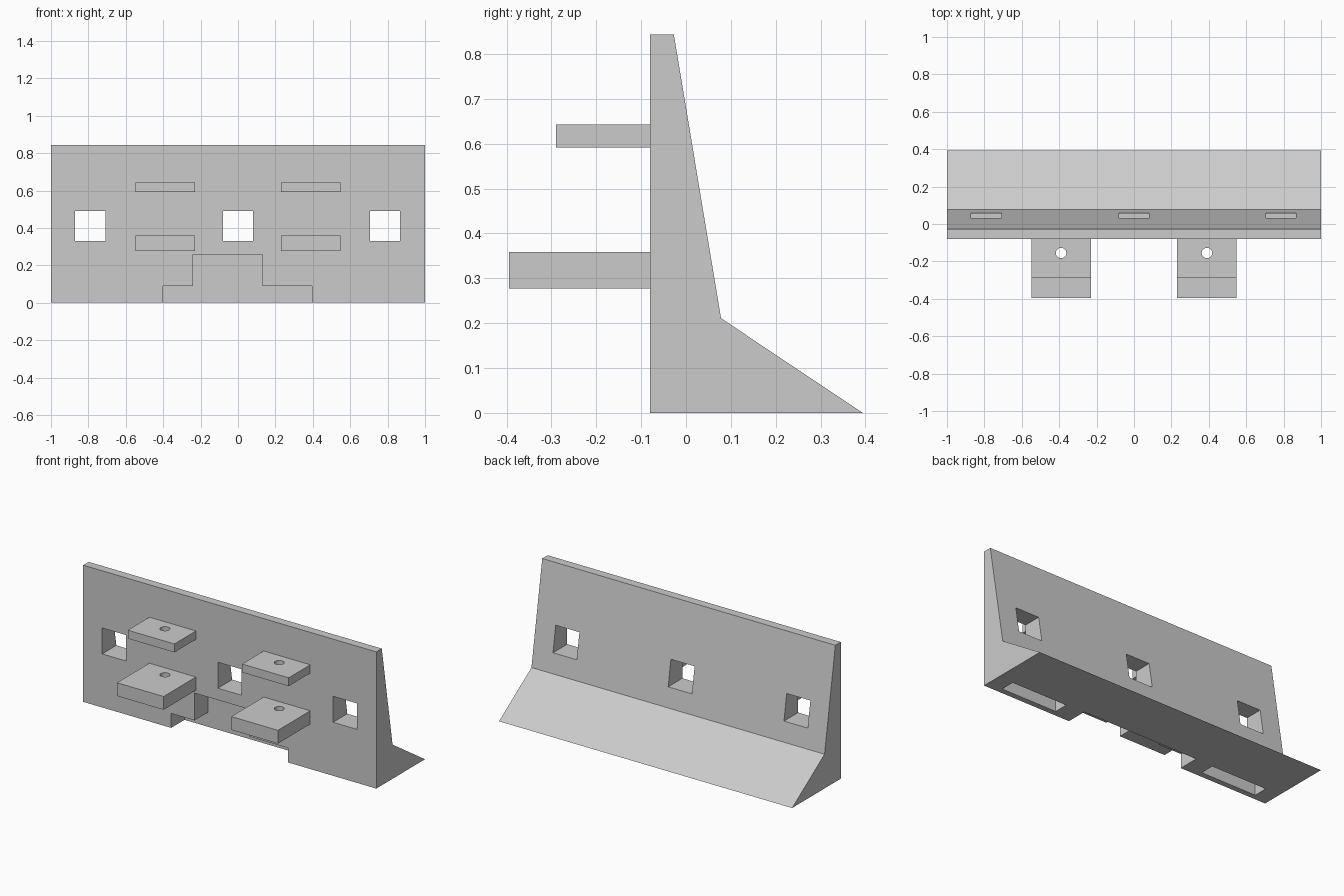
import bpy, bmesh
from mathutils import Vector

cube = bpy.data.objects.get("Cube")
if cube:
    bpy.data.objects.remove(cube, do_unlink=True)

concrete = bpy.data.materials.new("concrete_grey")
concrete.use_nodes = True
concrete.diffuse_color = (0.6, 0.6, 0.6, 1)
concrete.node_tree.nodes["Principled BSDF"].inputs["Base Color"].default_value = (0.6, 0.6, 0.6, 1)


def extrude(name, points, direction):
    """Solid made by sweeping a closed outline along a direction."""
    bm = bmesh.new()
    face = bm.faces.new([bm.verts.new(p) for p in points])
    result = bmesh.ops.extrude_face_region(bm, geom=[face])
    verts = [v for v in result["geom"] if isinstance(v, bmesh.types.BMVert)]
    bmesh.ops.translate(bm, verts=verts, vec=Vector(direction))
    bmesh.ops.recalc_face_normals(bm, faces=bm.faces)
    mesh = bpy.data.meshes.new(name)
    bm.to_mesh(mesh)
    bm.free()
    mesh.materials.append(concrete)
    obj = bpy.data.objects.new(name, mesh)
    bpy.context.collection.objects.link(obj)
    return obj


def box(name, x0, x1, y0, y1, z0, z1):
    outline = [(x0, y0, z0), (x1, y0, z0), (x1, y1, z0), (x0, y1, z0)]
    return extrude(name, outline, (0, 0, z1 - z0))


def cut(target, cutter):
    cutter.hide_render = True
    mod = target.modifiers.new("cut", "BOOLEAN")
    mod.operation = "DIFFERENCE"
    mod.solver = "EXACT"
    mod.object = cutter
    bpy.context.view_layer.objects.active = target
    bpy.ops.object.modifier_apply(modifier=mod.name)
    bpy.data.objects.remove(cutter, do_unlink=True)


FRONT = -0.08

# Barrier wall with a sloping back and a wide foot
profile = [(FRONT, 0), (0.394, 0), (0.078, 0.211), (-0.027, 0.843), (FRONT, 0.843)]
wall = extrude("barrier_wall", [(-1, y, z) for y, z in profile], (2, 0, 0))

# Square windows through the wall
for x in (-0.79, 0, 0.786):
    cut(wall, box("window_cutter", x - 0.081, x + 0.081, -0.3, 0.3, 0.33, 0.49))

# Stepped recess in the bottom of the front
step = [(-0.4, -0.1), (0.396, -0.1), (0.396, 0.089), (0.13, 0.089),
        (0.13, 0.257), (-0.24, 0.257), (-0.24, 0.089), (-0.4, 0.089)]
cut(wall, extrude("recess_cutter", [(x, -0.2, z) for x, z in step], (0, 0.25, 0)))

# Pockets in the underside
for x in (-0.71, 0.71):
    cut(wall, box("pocket_cutter", x - 0.19, x + 0.19, -0.045, 0.044, -0.1, 0.13))

# Pairs of drilled shelf tabs on the front
for side, x in (("right", -0.39), ("left", 0.39)):
    for level, front, z0, z1 in (("upper", -0.29, 0.591, 0.643),
                                 ("lower", -0.395, 0.277, 0.359)):
        tab = box(f"{level}_{side}_tab", x - 0.159, x + 0.159, front, FRONT, z0, z1)
        bpy.ops.mesh.primitive_cylinder_add(vertices=32, radius=0.028, depth=0.3,
                                            location=(x, -0.155, z0))
        drill = bpy.context.object
        drill.data.materials.append(concrete)
        bpy.context.view_layer.update()
        cut(tab, drill)
